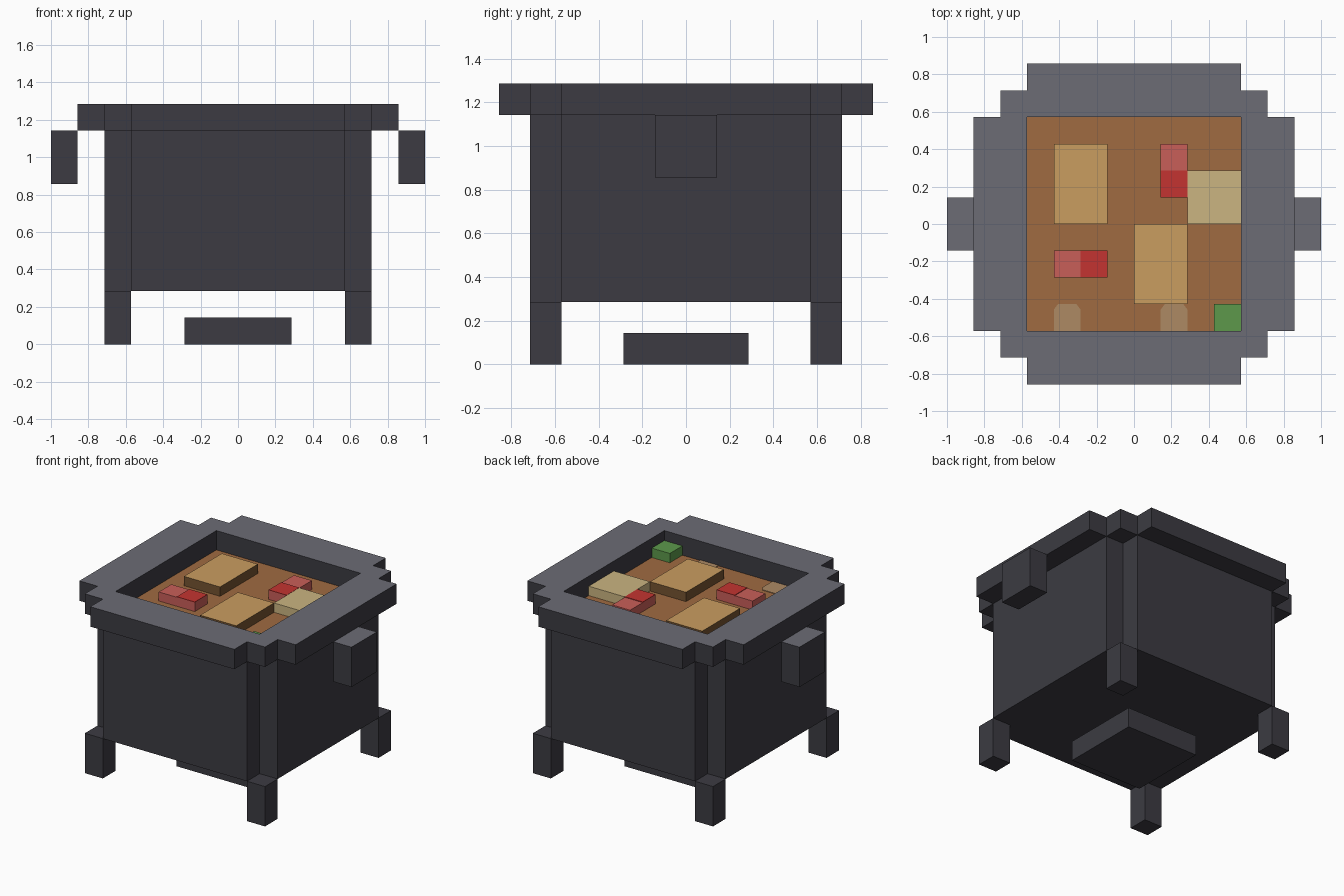
import bpy, bmesh

U = 1 / 7  # block size

cube = bpy.data.objects.get("Cube")
if cube:
    bpy.data.objects.remove(cube, do_unlink=True)


def material(name, r, g, b):
    """Flat material from 0-255 display values, stored as linear."""
    lin = [((c / 255 + 0.055) / 1.055) ** 2.4 for c in (r, g, b)] + [1]
    m = bpy.data.materials.new(name)
    m.use_nodes = True
    m.diffuse_color = lin
    node = m.node_tree.nodes["Principled BSDF"]
    node.inputs["Base Color"].default_value = lin
    node.inputs["Roughness"].default_value = 0.9
    return m


iron = material("dark iron", 60, 59, 66)
iron_top = material("worn grey iron", 108, 108, 117)
broth = material("brown broth", 160, 107, 65)
meat = material("tan meat", 202, 157, 96)
crust = material("brown crust", 116, 83, 48)
potato = material("cream potato", 203, 181, 129)
red = material("red", 196, 52, 49)
pink = material("light red", 201, 95, 89)
green = material("leaf green", 93, 153, 75)
foam = material("pale foam", 173, 138, 100)


def solid(name, polygons, z0, z1, side, top=None):
    """Extrude flat polygons (block units) upward; upward faces may differ."""
    bm = bmesh.new()
    for poly in polygons:
        bm.faces.new([bm.verts.new((x * U, y * U, z0 * U)) for x, y in poly])
    bmesh.ops.remove_doubles(bm, verts=bm.verts, dist=1e-5)
    ext = bmesh.ops.extrude_face_region(bm, geom=bm.faces[:], use_keep_orig=True)
    moved = [v for v in ext["geom"] if isinstance(v, bmesh.types.BMVert)]
    bmesh.ops.translate(bm, verts=moved, vec=(0, 0, (z1 - z0) * U))
    bmesh.ops.recalc_face_normals(bm, faces=bm.faces[:])
    if top:
        for f in bm.faces:
            f.material_index = int(f.normal.z > 0.5)
    me = bpy.data.meshes.new(name)
    bm.to_mesh(me)
    bm.free()
    me.materials.append(side)
    if top:
        me.materials.append(top)
    ob = bpy.data.objects.new(name, me)
    bpy.context.collection.objects.link(ob)
    return ob


def rect(x0, x1, y0, y1):
    return [(x0, y0), (x1, y0), (x1, y1), (x0, y1)]


def box(name, x0, x1, y0, y1, z0, z1, side, top=None):
    return solid(name, [rect(x0, x1, y0, y1)], z0, z1, side, top)


def stepped_plan(keep):
    """Cells of the stepped floor plan whose centre passes the rule."""
    cuts = (-6, -5, -4, 4, 5, 6)
    spans = list(zip(cuts, cuts[1:]))
    return [rect(*sx, *sy) for sx in spans for sy in spans
            if keep(abs(sum(sx)) / 2, abs(sum(sy)) / 2)]


# Pot body with notched corners, and the stepped rim around the opening
solid("pot_body", stepped_plan(lambda x, y: max(x, y) < 5 and min(x, y) < 4),
      2, 8, iron)
solid("pot_rim", stepped_plan(lambda x, y: 4 < x + y < 10 and
                              (min(x, y) < 4 or max(x, y) < 5)),
      8, 9, iron, iron_top)

# Legs and side handles
for sx, side in ((-1, "right"), (1, "left")):
    for sy, end in ((-1, "front"), (1, "back")):
        x, y = sorted((4 * sx, 5 * sx)), sorted((4 * sy, 5 * sy))
        box(f"leg_{end}_{side}", *x, *y, 0, 2, iron)
    box(f"handle_{side}", *sorted((6 * sx, 7 * sx)), -1, 1, 6, 8, iron, iron_top)

# Slab below the pot
box("base_slab", -2, 2, -2, 2, 0, 1, iron)

# Stew surface and ingredients
box("stew_surface", -4, 4, -4, 4, 8, 8.03, broth)
box("meat_back", -3, -1, 0, 3, 8, 8.5, crust, meat)
box("meat_front", 0, 2, -3, 0, 8, 8.5, crust, meat)
box("potato", 2, 4, 0, 2, 8, 8.5, potato)
box("herb", 3, 4, -4, -3, 8, 8.5, green)
box("red_slice_front", -3, -1, -2, -1, 8, 8.48, pink)
box("red_slice_front_mark", -2, -1, -2, -1, 8.48, 8.51, red)
box("red_slice_back", 1, 2, 1, 3, 8, 8.48, pink)
box("red_slice_back_mark", 1, 2, 1, 2, 8.48, 8.51, red)

# Foam patches with clipped corners
for name, x in (("foam_right", -3), ("foam_left", 1)):
    outline = [(x, -4), (x + 1, -4), (x + 1, -3.2), (x + 0.85, -3),
               (x + 0.15, -3), (x, -3.2)]
    solid(name, [outline], 8.03, 8.06, foam)
